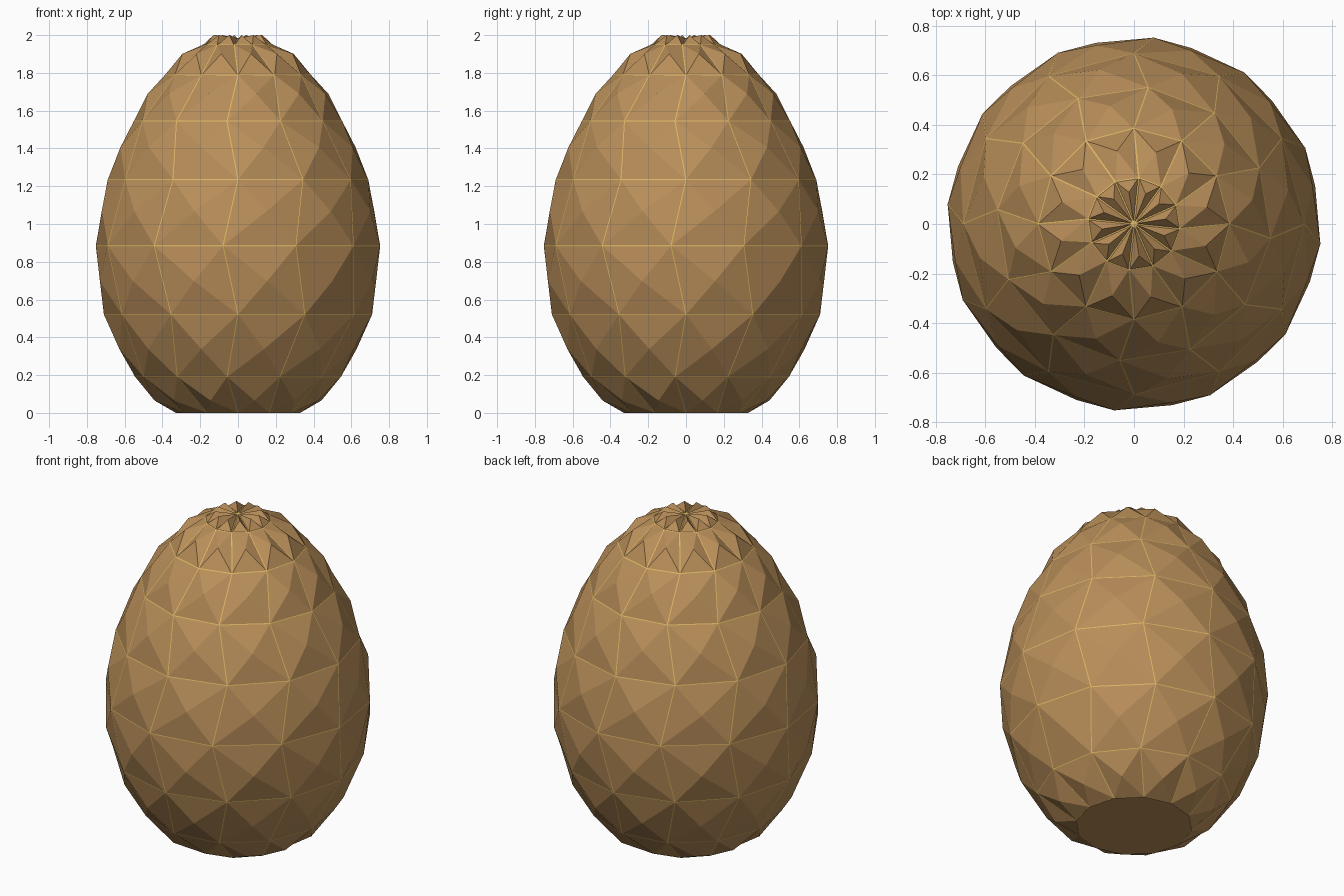
import bpy
import bmesh
from math import cos, sin, radians

cube = bpy.data.objects.get("Cube")
if cube:
    bpy.data.objects.remove(cube, do_unlink=True)

SEGMENTS = 12
TWIST = -6          # every second ring is turned by this many degrees
STUD_HEIGHT = 0.04
SEAM = 0.003

# Egg profile: (radius, height) of each ring, bottom to top
PROFILE = [(0.33, 0), (0.548, 0.19), (0.71, 0.52), (0.757, 0.885),
           (0.69, 1.235), (0.555, 1.545), (0.387, 1.79), (0.187, 1.95)]
TOP = 1.985


def make_material(name, color):
    mat = bpy.data.materials.new(name)
    mat.use_nodes = True
    mat.diffuse_color = color
    mat.node_tree.nodes["Principled BSDF"].inputs["Base Color"].default_value = color
    return mat


bm = bmesh.new()

# Rings of the shell, alternately twisted
rings = []
for i, (radius, z) in enumerate(PROFILE):
    turn = TWIST * (i % 2)
    angles = [radians(360 / SEGMENTS * k + turn) for k in range(SEGMENTS)]
    rings.append([bm.verts.new((radius * cos(a), radius * sin(a), z)) for a in angles])
pole = bm.verts.new((0, 0, TOP))

# Panels between rings, and a fan at the top
panels = []
for k in range(SEGMENTS):
    n = (k + 1) % SEGMENTS
    for low, high in zip(rings, rings[1:]):
        panels.append(bm.faces.new((low[k], low[n], high[n], high[k])))
    panels.append(bm.faces.new((rings[-1][k], rings[-1][n], pole)))

# Flat base
bm.faces.new(rings[0][::-1])
bm.normal_update()

# Thin gold seam around each panel
seams = bmesh.ops.inset_individual(bm, faces=panels, thickness=SEAM, use_even_offset=True)
for face in seams["faces"]:
    face.material_index = 1

# Raise each panel into a low pyramid
bm.normal_update()
bmesh.ops.poke(bm, faces=panels, offset=STUD_HEIGHT, center_mode='MEAN')

mesh = bpy.data.meshes.new("faceted_egg")
bm.to_mesh(mesh)
bm.free()
mesh.materials.append(make_material("warm brown", (0.48, 0.27, 0.10, 1)))
mesh.materials.append(make_material("gold seam", (0.74, 0.48, 0.13, 1)))
egg = bpy.data.objects.new("faceted_egg", mesh)
bpy.context.collection.objects.link(egg)
